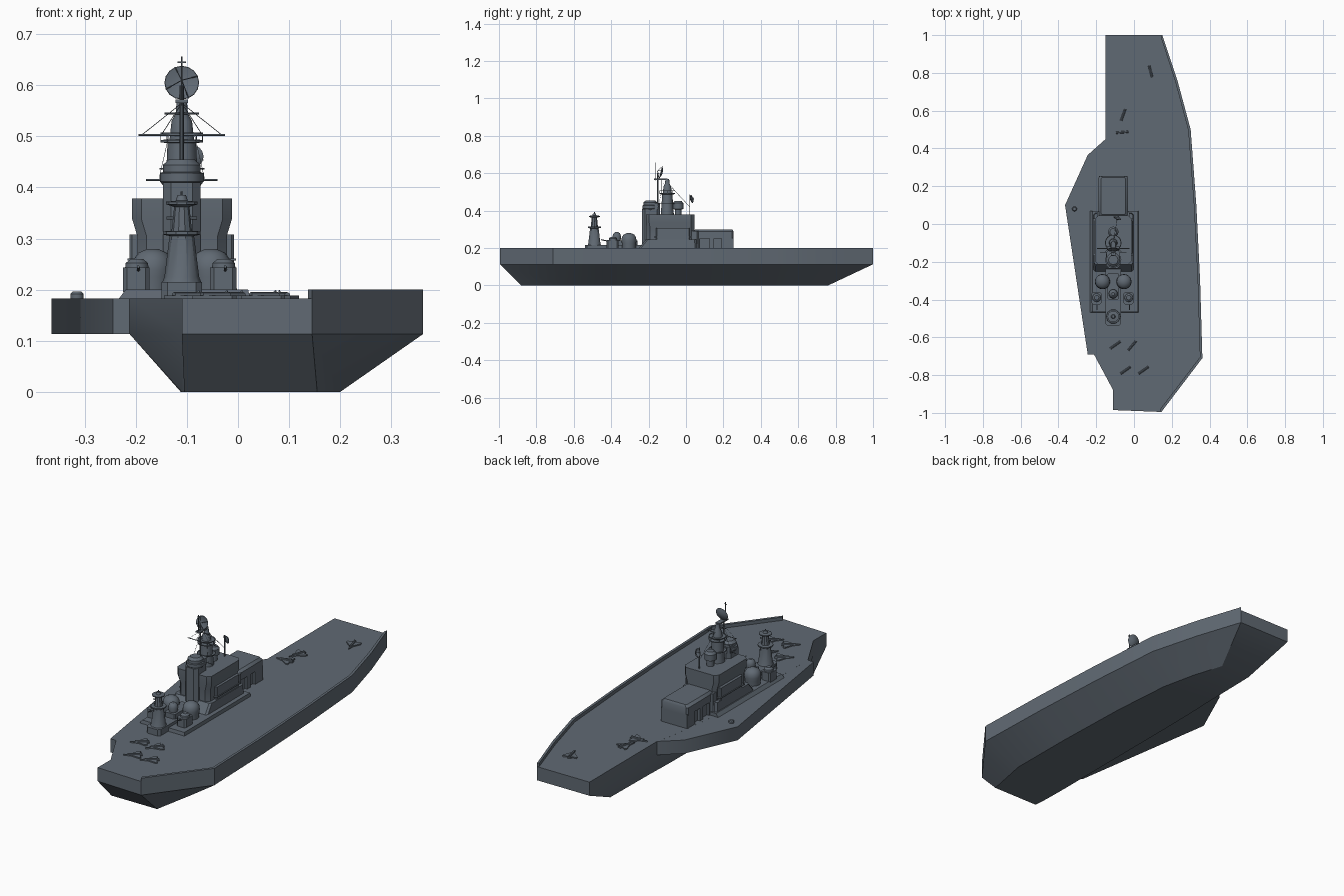
import bpy, bmesh, math
from mathutils import Vector

grey = bpy.data.materials.new("naval_grey")
grey.diffuse_color = (0.118, 0.143, 0.172, 1)
DECK = 0.183
CX = -0.11  # centreline of the island


def finish(bm, name, smooth=True):
    bmesh.ops.recalc_face_normals(bm, faces=bm.faces)
    me = bpy.data.meshes.new(name)
    bm.to_mesh(me)
    bm.free()
    ob = bpy.data.objects.new(name, me)
    bpy.context.collection.objects.link(ob)
    me.materials.append(grey)
    if smooth:
        bpy.ops.object.select_all(action='DESELECT')
        ob.select_set(True)
        bpy.context.view_layer.objects.active = ob
        bpy.ops.object.shade_smooth_by_angle(angle=math.radians(35))
    return ob


def loft(name, rings):
    """Skin between closed rings of 3D points and cap both ends."""
    bm = bmesh.new()
    vs = [[bm.verts.new(p) for p in r] for r in rings]
    n = len(rings[0])
    for a, b in zip(vs, vs[1:]):
        for i in range(n):
            bm.faces.new((a[i], a[(i + 1) % n], b[(i + 1) % n], b[i]))
    bm.faces.new(vs[0])
    bm.faces.new(vs[-1])
    return finish(bm, name)


def prism(name, pts, z0, z1):
    return loft(name, [[(x, y, z0) for x, y in pts], [(x, y, z1) for x, y in pts]])


def tower(name, levels, cham=0.0):
    """Stacked rectangles (x0, x1, y0, y1, z) with chamfered corners."""
    rings = []
    for x0, x1, y0, y1, z in levels:
        c = max(cham, 1e-4)
        rings.append([(x0 + c, y0, z), (x1 - c, y0, z), (x1, y0 + c, z), (x1, y1 - c, z),
                      (x1 - c, y1, z), (x0 + c, y1, z), (x0, y1 - c, z), (x0, y0 + c, z)]
                     if cham else [(x0, y0, z), (x1, y0, z), (x1, y1, z), (x0, y1, z)])
    return loft(name, rings)


def box(name, x0, x1, y0, y1, z0, z1, cham=0.0):
    return tower(name, [(x0, x1, y0, y1, z0), (x0, x1, y0, y1, z1)], cham)


def lathe(name, x, y, profile, n=16):
    """Round part from (radius, z) pairs."""
    return loft(name, [[(x + r * math.cos(2 * math.pi * i / n), y + r * math.sin(2 * math.pi * i / n), z)
                        for i in range(n)] for r, z in profile])


def rod(name, a, b, r=0.0015, n=5):
    a, b = Vector(a), Vector(b)
    q = (b - a).to_track_quat('Z', 'Y')
    ring = [q @ Vector((r * math.cos(2 * math.pi * i / n), r * math.sin(2 * math.pi * i / n), 0)) for i in range(n)]
    return loft(name, [[a + v for v in ring], [b + v for v in ring]])


def dish(name, centre, r, aim):
    """Shallow antenna bowl with ribs and a feed, facing aim."""
    q = Vector(aim).to_track_quat('Z', 'Y')
    c = Vector(centre)
    prof = [(0.15, -0.3), (0.6, -0.2), (1, 0), (0.97, 0.03), (0.55, -0.12), (0.1, -0.2)]
    loft(name, [[c + q @ Vector((r * k * math.cos(i * math.pi / 8), r * k * math.sin(i * math.pi / 8), r * z))
                 for i in range(16)] for k, z in prof])
    for i in range(4):
        a = i * math.pi / 2 + 0.4
        rod(name + "_feed_strut", c + q @ Vector((r * math.cos(a), r * math.sin(a), 0)),
            c + q @ Vector((0, 0, r * 0.6)), 0.001)


# hull: bottom outline, chine and deck edge
edge = [(-0.15, 1), (0.15, 1), (0.23, 0.76), (0.30, 0.50), (0.33, 0.1), (0.35, -0.3), (0.362, -0.71),
        (0.145, -0.995), (-0.11, -0.985), (-0.11, -0.88), (-0.212, -0.69), (-0.205, 0.1), (-0.17, 0.37), (-0.15, 0.45)]
keel = [(-0.1, 0.76), (0.07, 0.76), (0.12, 0.6), (0.16, 0.42), (0.185, 0.1), (0.198, -0.3), (0.2, -0.65),
        (0.155, -0.88), (-0.105, -0.88), (-0.11, -0.8), (-0.112, -0.69), (-0.112, 0.1), (-0.11, 0.3), (-0.105, 0.45)]
loft("hull", [[(x, y, 0) for x, y in keel], [(x, y, 0.113) for x, y in edge], [(x, y, DECK) for x, y in edge]])

# port sponson carrying the deck overhang
prism("port_sponson", [(-0.15, 0.45), (-0.245, 0.365), (-0.365, 0.1), (-0.245, -0.69), (-0.2, -0.69), (-0.14, 0.1)],
      0.1132, DECK - 0.0002)

# bulwark on the starboard side
outer = edge[1:8]
inner = [(0.142, 0.99), (0.218, 0.755), (0.287, 0.497), (0.317, 0.1), (0.337, -0.3), (0.349, -0.705), (0.137, -0.982)]
prism("starboard_bulwark", outer + inner[::-1], 0.17, 0.2)

# island plinth and fore platform
tower("island_plinth", [(-0.24, 0.025, -0.47, 0.07, DECK - 0.01), (-0.22, 0.02, -0.465, 0.07, 0.2)])
box("fore_platform", -0.15, -0.07, -0.54, -0.2, 0.18, 0.215, 0.012)

# main deckhouse
tower("lower_deckhouse", [(-0.215, -0.002, -0.255, 0.06, 0.195), (-0.212, -0.005, -0.215, 0.055, 0.245)], 0.01)
tower("main_deckhouse", [(-0.197, -0.022, -0.21, 0.045, 0.245), (-0.197, -0.022, -0.21, 0.045, 0.305),
                         (-0.207, -0.012, -0.215, 0.045, 0.338), (-0.207, -0.012, -0.215, 0.045, 0.378)], 0.018)
for s in (-1, 1):
    x = CX + s * 0.09
    box("side_gallery", x - 0.012, x + 0.012, -0.16, 0.02, 0.24, 0.308, 0.005)
    box("gallery_rail", x - 0.016, x + 0.016, -0.17, 0.03, 0.257, 0.261)

# aft hangar with an overhanging roof and wall pillars
box("hangar_core", -0.172, -0.048, 0.03, 0.245, 0.18, 0.285)
tower("hangar_roof", [(-0.187, -0.033, 0.04, 0.255, 0.25), (-0.187, -0.033, 0.04, 0.255, 0.288),
                      (-0.175, -0.045, 0.05, 0.247, 0.3)], 0.008)
for y0, y1 in ((0.04, 0.075), (0.125, 0.15), (0.19, 0.255)):
    box("hangar_pillar", -0.185, -0.035, y0, y1, 0.18, 0.255)
box("hangar_link", -0.195, -0.025, 0.02, 0.07, 0.18, 0.29, 0.01)

# bridge tower ahead of the mast
box("bridge_trunk", -0.147, -0.073, -0.235, -0.14, 0.2, 0.41, 0.016)
lathe("bridge_drum", CX, -0.19, [(0.034, 0.4), (0.043, 0.412), (0.043, 0.428), (0.037, 0.43), (0.037, 0.444),
                                 (0.025, 0.455)], 12)
box("bridge_canopy", -0.145, -0.075, -0.2, -0.14, 0.405, 0.44, 0.01)

# main mast
lathe("main_mast", CX, -0.1, [(0.036, 0.37), (0.03, 0.44), (0.028, 0.487), (0.042, 0.488), (0.042, 0.493),
                              (0.024, 0.494), (0.02, 0.53), (0.012, 0.545), (0.01, 0.57)], 12)
for z, r in ((0.505, 0.042), (0.435, 0.044)):
    lathe("mast_rail", CX, -0.1, [(r, z), (r, z + 0.003), (r - 0.003, z + 0.003), (r - 0.003, z)])
for i in range(8):
    a = i * math.pi / 4
    p = (CX + 0.041 * math.cos(a), -0.1 + 0.041 * math.sin(a))
    rod("mast_stanchion", (*p, 0.49), (*p, 0.507), 0.001)
rod("topmast", (CX, -0.15, 0.44), (CX, -0.15, 0.6), 0.004, 8)
rod("whip_pole", (CX, -0.165, 0.56), (CX, -0.165, 0.656), 0.002)
rod("pole_crossbar", (CX - 0.008, -0.165, 0.645), (CX + 0.008, -0.165, 0.645), 0.002)
box("topmast_bracket", CX - 0.012, CX + 0.012, -0.17, -0.1, 0.565, 0.572)
dish("main_radar", (CX, -0.135, 0.605), 0.034, (0, -1, 0.25))

# yards and rigging
for z, w, y in ((0.503, 0.085, -0.13), (0.415, 0.07, -0.15), (0.545, 0.034, -0.12)):
    rod("yard", (CX - w, y, z), (CX + w, y, z), 0.002)
for s in (-1, 1):
    for w in (0.04, 0.078):
        rod("rigging", (CX + s * w, -0.13, 0.503), (CX, -0.13, 0.565), 0.0007, 4)
    rod("rigging", (CX + s * 0.045, -0.15, 0.415), (CX + s * 0.025, -0.13, 0.503), 0.0007, 4)
rod("aft_stay", (CX, -0.1, 0.55), (CX + 0.02, 0.02, 0.42), 0.001, 4)

# aft director drum and small dish on its pole
lathe("director_drum", CX, -0.042, [(0.018, 0.37), (0.018, 0.405), (0.028, 0.41), (0.028, 0.44), (0.018, 0.452)])
rod("dish_pole", (-0.09, 0.02, 0.37), (-0.09, 0.02, 0.485), 0.003, 6)
dish("small_dish", (-0.088, 0.03, 0.462), 0.022, (0.35, 0.9, 0.2))

# fore mast
lathe("fore_mast", CX, -0.49, [(0.04, 0.21), (0.034, 0.225), (0.024, 0.305), (0.037, 0.308), (0.037, 0.314),
                               (0.02, 0.315), (0.015, 0.362), (0.031, 0.367), (0.031, 0.372), (0.012, 0.374),
                               (0.008, 0.385)], 10)
rod("fore_mast_pole", (CX, -0.49, 0.37), (CX, -0.49, 0.392), 0.003)
rod("fore_mast_yard", (CX - 0.03, -0.49, 0.34), (CX + 0.03, -0.49, 0.34), 0.003)

# paired gun tubs, turrets and domes
for s in (-1, 1):
    x = CX + s * 0.085
    lathe("radome", CX + s * 0.057, -0.305, [(0.036, 0.19), (0.038, 0.225), (0.04, 0.24), (0.038, 0.258),
                                             (0.028, 0.272), (0.01, 0.28)], 20)
    box("gun_house", x - 0.03, x + 0.022, -0.425, -0.36, 0.195, 0.243, 0.008)
    lathe("gun_cap", x - 0.003, -0.39, [(0.023, 0.24), (0.022, 0.252), (0.012, 0.26)], 12)
    rod("gun_barrel", (x, -0.41, 0.235), (x, -0.455, 0.245), 0.003)
box("fire_control_base", CX - 0.03, CX + 0.03, -0.4, -0.26, 0.2, 0.24, 0.006)
lathe("fire_control_dome", CX, -0.37, [(0.02, 0.235), (0.024, 0.262), (0.018, 0.278), (0.008, 0.285)], 14)

# sponson director
lathe("sponson_director", -0.315, 0.08, [(0.013, 0.18), (0.013, 0.192), (0.009, 0.196)], 12)


# parked jets: delta planform, fuselage and fin
def jet(x, y, heading):
    a = math.radians(heading)
    d, n = Vector((math.cos(a), math.sin(a), 0)), Vector((-math.sin(a), math.cos(a), 0))
    c = Vector((x, y, 0))
    plan = [(0.048, 0), (0.012, 0.009), (-0.022, 0.036), (-0.034, 0.034), (-0.03, 0.012), (-0.042, 0.008)]
    plan += [(u, -v) for u, v in plan[:0:-1]]
    prism("jet_wing", [tuple((c + d * u + n * v).xy) for u, v in plan], DECK, DECK + 0.006)
    up = Vector((0, 0, DECK + 0.006))
    rod("jet_fuselage", c + up - d * 0.04, c + up + d * 0.025, 0.006, 8)
    rod("jet_fin", c + up - d * 0.025, c + up - d * 0.036 + Vector((0, 0, 0.009)), 0.002, 4)


for x, y, h in ((-0.105, -0.645, 215), (-0.015, -0.65, 230), (-0.05, -0.778, 215), (0.045, -0.778, 215),
                (0.09, 0.80, 285), (-0.06, 0.57, 250), (-0.07, 0.485, 185)):
    jet(x, y, h)
